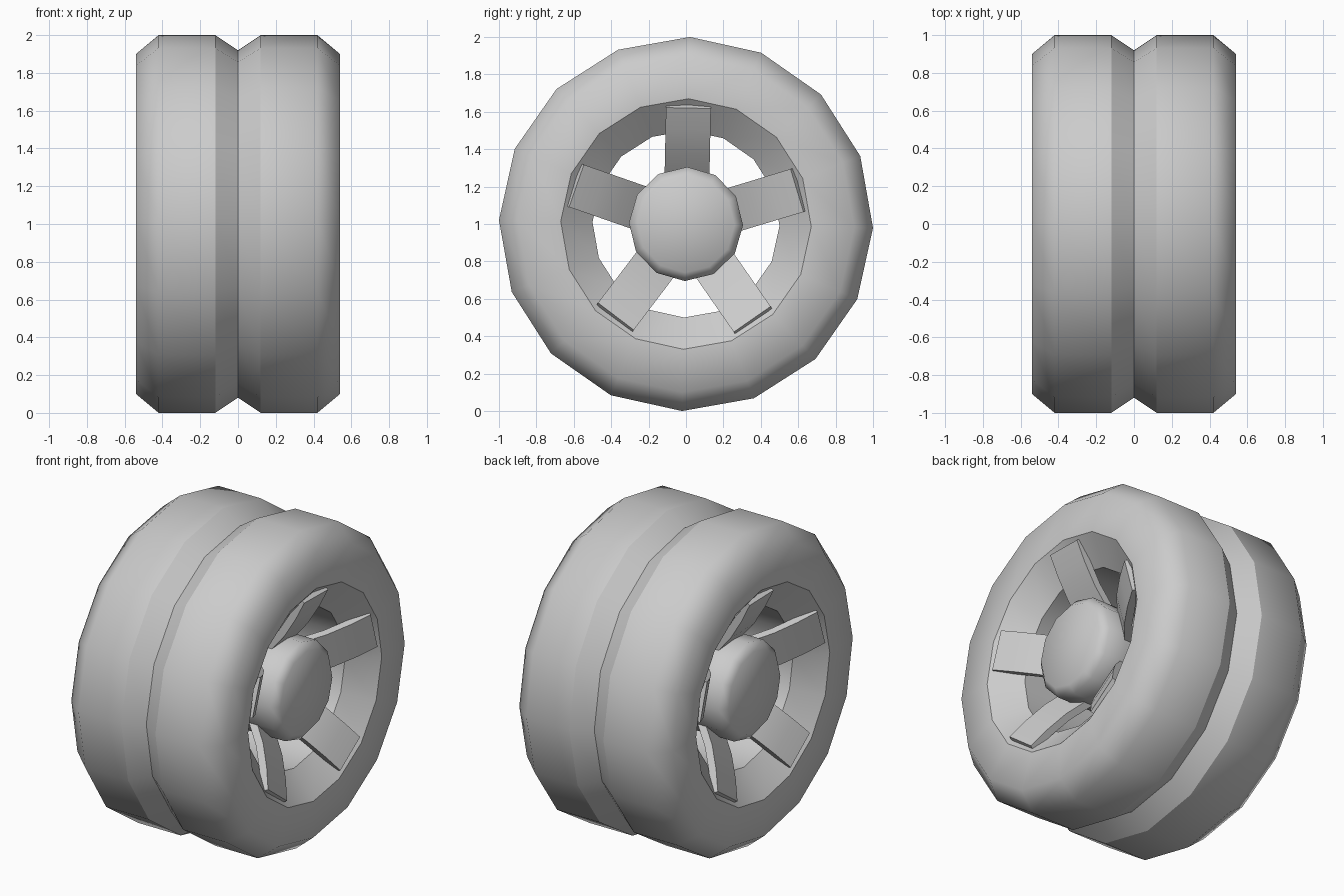
import bpy, bmesh, math
from mathutils import Matrix, Vector

cube = bpy.data.objects.get("Cube")
if cube:
    bpy.data.objects.remove(cube, do_unlink=True)

TWIST = math.radians(1.2)

# One plain grey for the whole wheel
grey = bpy.data.materials.new("plain grey")
grey.use_nodes = True
grey.diffuse_color = (0.6, 0.6, 0.6, 1)
bsdf = next(n for n in grey.node_tree.nodes if n.type == "BSDF_PRINCIPLED")
bsdf.inputs["Base Color"].default_value = (0.6, 0.6, 0.6, 1)
bsdf.inputs["Roughness"].default_value = 0.6


def finish(name, bm):
    bmesh.ops.recalc_face_normals(bm, faces=bm.faces)
    mesh = bpy.data.meshes.new(name)
    bm.to_mesh(mesh)
    bm.free()
    mesh.materials.append(grey)
    obj = bpy.data.objects.new(name, mesh)
    bpy.context.collection.objects.link(obj)
    return obj


def lathe(name, profile, sides, closed, sharp):
    """Spin (x, radius) points round the x axis; sharp lists crisp rings."""
    bm = bmesh.new()
    rings = []
    for x, r in profile:
        ring = []
        for i in range(sides):
            a = math.tau * (i / sides + 0.25) - TWIST
            ring.append(bm.verts.new((x, r * math.cos(a), 1 + r * math.sin(a))))
        rings.append(ring)
    count = len(rings)
    for k in range(count if closed else count - 1):
        a, b = rings[k], rings[(k + 1) % count]
        for i in range(sides):
            j = (i + 1) % sides
            bm.faces.new((a[i], a[j], b[j], b[i]))
    if not closed:
        bm.faces.new(rings[0])
        bm.faces.new(rings[-1])
    for f in bm.faces:
        f.smooth = True
    for k in sharp:
        for i in range(sides):
            edge = bm.edges.get((rings[k][i], rings[k][(i + 1) % sides]))
            edge.smooth = False
    return finish(name, bm)


# Grooved tyre with a flared rim opening on each side
half = [(0.12, 1.0), (0.42, 1.0), (0.54, 0.9), (0.54, 0.67), (0.4, 0.5)]
mirrored = [(-x, r) for x, r in reversed(half)]
lathe("tyre", [(0, 0.92)] + half + mirrored, 16, True,
      sharp=(0, 1, 4, 5, 6, 7, 10))

# Hub with rounded caps
cap = [(0.3, 0.305), (0.44, 0.305), (0.48, 0.26)]
lathe("hub", [(-x, r) for x, r in reversed(cap)] + cap, 12, False, sharp=())

# Curved spokes: front line in (x, radius), offset to a back line
FRONT = [(0.29, 0.24), (0.4, 0.37), (0.48, 0.5), (0.54, 0.62)]
BACK = [(x - 0.04, r + 0.025) for x, r in FRONT]
outline = FRONT + BACK[::-1]


def spoke(name, angle, side):
    bm = bmesh.new()
    walls = [[bm.verts.new((side * x, y, r)) for x, r in outline]
             for y in (-0.12, 0.12)]
    n = len(outline)
    for k in range(n):
        j = (k + 1) % n
        f = bm.faces.new((walls[0][k], walls[0][j], walls[1][j], walls[1][k]))
        f.smooth = k not in (len(FRONT) - 1, n - 1)
    for wall in walls:
        for k in range(len(FRONT) - 1):
            bm.faces.new((wall[k], wall[k + 1], wall[n - 2 - k], wall[n - 1 - k]))
    for e in bm.edges:
        # Only the bends across the spoke stay smooth
        e.smooth = all(f.smooth for f in e.link_faces)
    turn = Matrix.Translation(Vector((0, 0, 1))) @ Matrix.Rotation(angle, 4, "X")
    bmesh.ops.transform(bm, matrix=turn, verts=bm.verts)
    return finish(name, bm)


for label, side in (("left", 1), ("right", -1)):
    for i in range(5):
        spoke(f"{label}_spoke_{i + 1}", math.tau * i / 5 - TWIST, side)
